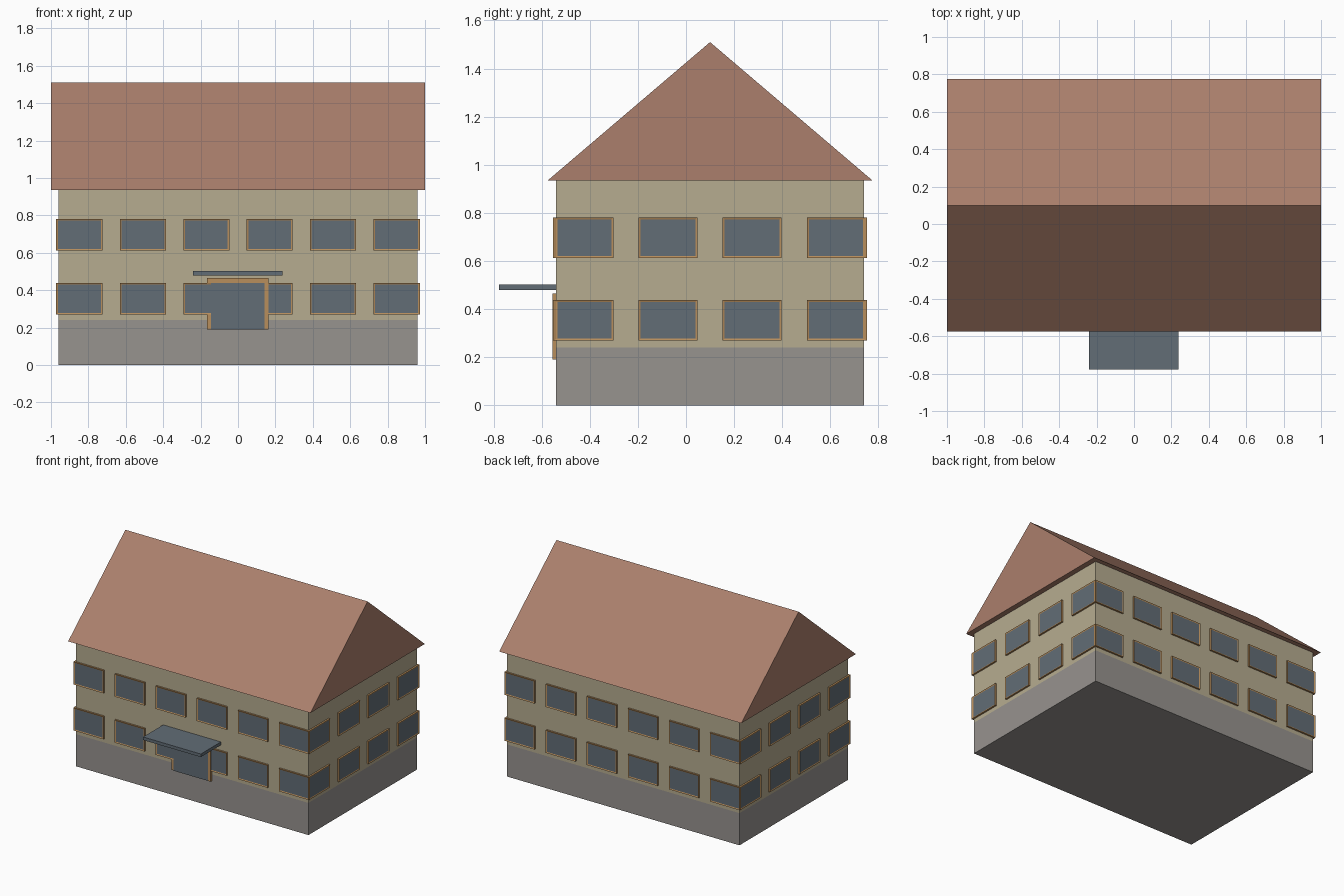
import bpy, bmesh, math
from mathutils import Matrix, Vector

if "Cube" in bpy.data.objects:
    bpy.data.objects.remove(bpy.data.objects["Cube"], do_unlink=True)


def material(name, rgb):
    """Flat material from 0-255 sRGB values."""
    lin = [((c / 255 + 0.055) / 1.055) ** 2.4 for c in rgb] + [1.0]
    mat = bpy.data.materials.new(name)
    mat.use_nodes = True
    mat.diffuse_color = lin
    bsdf = mat.node_tree.nodes["Principled BSDF"]
    bsdf.inputs["Base Color"].default_value = lin
    bsdf.inputs["Roughness"].default_value = 0.9
    return mat


ROOF = material("roof_tile", (171, 127, 108))
WALL = material("cream_plaster", (182, 172, 144))
STONE = material("grey_plinth", (151, 147, 143))
GLASS = material("blue_grey_glass", (98, 109, 118))
WOOD = material("tan_wood", (184, 142, 92))

CENTRE = Vector((0, 0.1, 0))
HALF_W, HALF_D = 0.96, 0.64
FRONT = CENTRE.y - HALF_D


def finish(name, bm, *mats):
    bmesh.ops.recalc_face_normals(bm, faces=bm.faces)
    mesh = bpy.data.meshes.new(name)
    bm.to_mesh(mesh)
    bm.free()
    for m in mats:
        mesh.materials.append(m)
    obj = bpy.data.objects.new(name, mesh)
    bpy.context.collection.objects.link(obj)
    return obj


def box_mesh(lo, hi):
    bm = bmesh.new()
    bmesh.ops.create_cube(bm, size=1)
    lo, hi = Vector(lo), Vector(hi)
    for v in bm.verts:
        v.co = (lo + hi) / 2 + v.co * (hi - lo)
    return bm


def box(name, lo, hi, mat):
    return finish(name, box_mesh(lo, hi), mat)


def window(name, u, z, dist, angle):
    """Framed window at offset u along a wall that lies dist from the centre."""
    w, h, out = 0.123, 0.085, 0.013
    bm = box_mesh((u - w, -dist - out, z - h), (u + w, -dist + 0.005, z + h))
    bm.normal_update()
    pane = min(bm.faces, key=lambda f: f.calc_center_median().y)
    bmesh.ops.inset_region(bm, faces=[pane], thickness=0.012)
    for v in pane.verts:
        v.co.y += 0.003
    pane.material_index = 1
    bm.transform(Matrix.Translation(CENTRE) @ Matrix.Rotation(angle, 4, "Z"))
    finish(name, bm, WOOD, GLASS)


# Plinth and walls
box("plinth", (-HALF_W, FRONT, 0), (HALF_W, FRONT + 2 * HALF_D, 0.24), STONE)
box("walls", (-HALF_W, FRONT, 0.24), (HALF_W, FRONT + 2 * HALF_D, 0.936), WALL)

# Gabled roof: triangle extruded along the ridge
bm = bmesh.new()
tri = bm.faces.new([bm.verts.new(p) for p in
                    ((-1, -0.575, 0.935), (-1, 0.775, 0.935), (-1, 0.1, 1.51))])
ext = bmesh.ops.extrude_face_region(bm, geom=[tri], use_keep_orig=True)
bmesh.ops.translate(bm, vec=(2, 0, 0),
                    verts=[g for g in ext["geom"] if isinstance(g, bmesh.types.BMVert)])
finish("roof", bm, ROOF)

# Two rows of windows on all four walls
sides = (("front", 6, 0.339, HALF_D), ("left", 4, 0.35, HALF_W),
         ("back", 6, 0.339, HALF_D), ("right", 4, 0.35, HALF_W))
for i, (side, count, step, dist) in enumerate(sides):
    for row, z in (("lower", 0.354), ("upper", 0.697)):
        for k in range(count):
            window(f"{side}_{row}_window_{k + 1}", (k - (count - 1) / 2) * step,
                   z, dist, i * math.pi / 2)

# Entrance door, its frame and canopy
box("door", (-0.145, FRONT - 0.0135, 0.19), (0.142, FRONT + 0.005, 0.44), GLASS)
box("door_frame_top", (-0.165, FRONT - 0.015, 0.438), (0.162, FRONT + 0.005, 0.466), WOOD)
box("door_frame_right", (-0.165, FRONT - 0.009, 0.19), (-0.145, FRONT + 0.005, 0.438), WOOD)
box("door_frame_left", (0.142, FRONT - 0.015, 0.19), (0.162, FRONT + 0.005, 0.438), WOOD)
box("canopy", (-0.24, -0.777, 0.479), (0.237, FRONT + 0.005, 0.502), GLASS)
